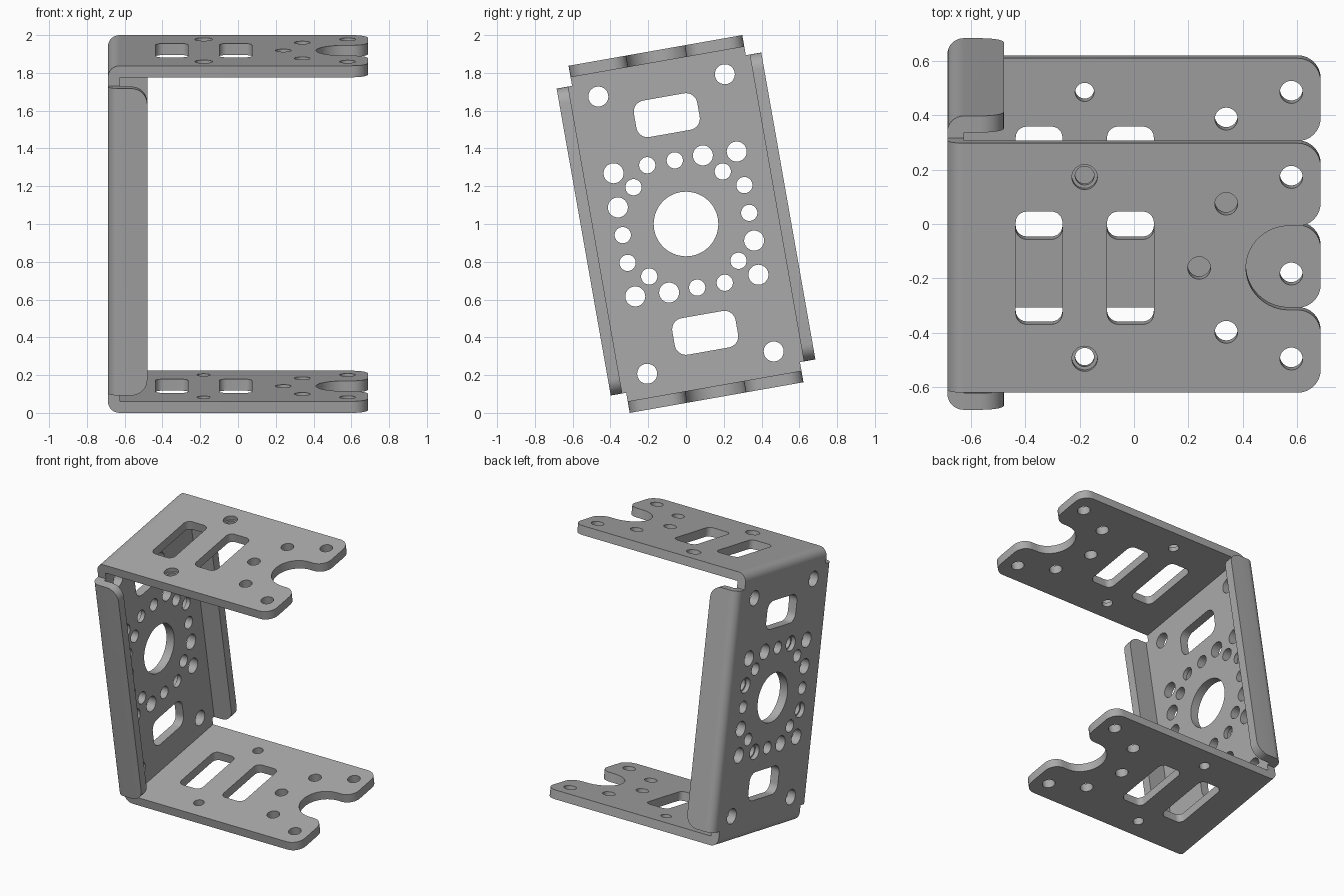
import bpy, bmesh, math
from mathutils import Matrix

if "Cube" in bpy.data.objects:
    bpy.data.objects.remove(bpy.data.objects["Cube"])

HW, HH, T = 0.467, 0.933, 0.062      # half width, half height, sheet thickness
X0, X1 = -0.688, 0.688               # back face and arm tips
FW, FH = 0.55, 0.825                 # flange half width and half height
TILT = Matrix.Translation((0, 0, 1)) @ Matrix.Rotation(math.radians(10), 4, 'X')

steel = bpy.data.materials.new("steel grey")
steel.diffuse_color = (0.40, 0.40, 0.40, 1)
steel.use_nodes = True
steel.node_tree.nodes["Principled BSDF"].inputs["Base Color"].default_value = steel.diffuse_color

# axis order: 2D point (a, b) plus depth d -> 3D point
PLAN = lambda a, b, d: (a, b, d)     # sheet lying flat
WALL = lambda a, b, d: (d, a, b)     # sheet standing upright, facing x
SIDE = lambda a, b, d: (a, d, b)     # sheet standing upright, facing y


def arc(cx, cy, r, a0, a1, n=8):
    return [(cx + r * math.cos(math.radians(a0 + (a1 - a0) * i / n)),
             cy + r * math.sin(math.radians(a0 + (a1 - a0) * i / n))) for i in range(n + 1)]


def circle(cx, cy, r, n=32):
    return arc(cx, cy, r, 0, 360, n)[:-1]


def rounded(cx, cy, hx, hy, r):
    pts = []
    for sx, sy, a in ((1, 1, 0), (-1, 1, 90), (-1, -1, 180), (1, -1, 270)):
        pts += arc(cx + sx * (hx - r), cy + sy * (hy - r), r, a, a + 90)
    return pts


def prism(bm, pts, frame, d0, d1):
    low = [bm.verts.new(frame(a, b, d0)) for a, b in pts]
    top = [bm.verts.new(frame(a, b, d1)) for a, b in pts]
    n = len(pts)
    faces = [bm.faces.new(low[::-1]), bm.faces.new(top)]
    faces += [bm.faces.new((low[i], low[(i + 1) % n], top[(i + 1) % n], top[i])) for i in range(n)]
    bmesh.ops.recalc_face_normals(bm, faces=faces)


def make(name, outlines, frame, d0, d1):
    bm = bmesh.new()
    for pts in outlines:
        prism(bm, pts, frame, d0, d1)
    mesh = bpy.data.meshes.new(name)
    bm.to_mesh(mesh)
    bm.free()
    ob = bpy.data.objects.new(name, mesh)
    bpy.context.collection.objects.link(ob)
    return ob


def finish(ob, cutters=()):
    # cut holes, tilt into place, colour and shade
    for c in cutters:
        m = ob.modifiers.new("cut", 'BOOLEAN')
        m.operation, m.solver, m.object = 'DIFFERENCE', 'EXACT', c
    bpy.context.view_layer.update()
    mesh = bpy.data.meshes.new_from_object(ob.evaluated_get(bpy.context.evaluated_depsgraph_get()))
    ob.modifiers.clear()
    ob.data = mesh
    for c in cutters:
        bpy.data.objects.remove(c)
    mesh.transform(TILT)
    mesh.materials.clear()
    mesh.materials.append(steel)
    bpy.ops.object.select_all(action='DESELECT')
    ob.select_set(True)
    bpy.context.view_layer.objects.active = ob
    bpy.ops.object.shade_smooth_by_angle(angle=math.radians(30))


# back wall with rounded bends along its top and bottom edges
R = 0.06
XI = X0 + T
profile = ([(XI, -HH), (XI, HH)] + arc(X0 + R, HH - R, R, 90, 180)
           + arc(X0 + R, -HH + R, R, 180, 270))[:-1]
back = make("back_wall", [profile], SIDE, -HW, HW)

# hole pattern of the back wall
SMALL, BIG = 0.043, 0.053
holes = [circle(0, 0, 0.171, 64)]
bores = []
for s in (1, -1):
    holes.append(rounded(0, s * 0.585, 0.17, 0.098, 0.06))
    holes += [circle(s * 0.34, 0, SMALL), circle(0, s * 0.342, SMALL)]
    for t in (1, -1):
        holes += [circle(s * 0.34, t * 0.745, BIG), circle(s * 0.331, t * 0.331, BIG),
                  circle(s * 0.24, t * 0.24, SMALL)]
    holes += [circle(s * 0.151, s * 0.342, BIG), circle(s * 0.34, -s * 0.149, BIG)]
    for u, v in ((-s * 0.148, s * 0.342), (s * 0.34, s * 0.149)):
        holes.append(circle(u, v, SMALL))
        bores.append(circle(u, v, BIG))
finish(back, [make("wall_holes", holes, WALL, X0 - 0.1, XI + 0.1),
              make("wall_counterbores", bores, WALL, X0 - 0.1, X0 + T / 2)])

# arms: flat plates with a round notch between two rounded lobes
C, N = 0.085, 0.157
half = (arc(0.57, 0, N, 180, 90, 16) + arc(X1 - C, N + C, C, -90, 0)
        + arc(X1 - C, HW - C, C, 0, 90) + [(XI, HW)])
arm_outline = half + [(x, -y) for x, y in reversed(half[1:])]
arm_holes = [rounded(-0.35, 0, 0.086, 0.211, 0.04), rounded(-0.013, 0, 0.086, 0.211, 0.04),
             circle(0.24, 0, 0.042)]
for s in (1, -1):
    arm_holes += [circle(-0.182, s * 0.34, 0.035), circle(0.34, s * 0.24, 0.042),
                  circle(0.58, s * 0.34, 0.042)]
for name, z0, z1 in (("top_arm", HH - T, HH), ("bottom_arm", -HH, -HH + T)):
    arm = make(name, [arm_outline], PLAN, z0, z1)
    cutters = [make("arm_holes", arm_holes, PLAN, z0 - 0.1, z1 + 0.1)]
    if name == "top_arm":
        rims = [circle(-0.182, s * 0.34, 0.047) for s in (1, -1)]
        cutters.append(make("arm_counterbores", rims, PLAN, z1 - T / 2, z1 + 0.1))
    finish(arm, cutters)

# side flanges: bent strips with rounded free corners
XF, FC = -0.48, 0.085
for name, s in (("front_flange", -1), ("rear_flange", 1)):
    bend = ([(X0, HW)] + arc(X0 + R, FW - R, R, 180, 90)
            + [(XF, FW), (XF, FW - T), (XI, FW - T), (XI, HW)])
    flange = make(name, [[(x, s * y) for x, y in bend]], PLAN, -FH, FH)
    corners = []
    for t in (1, -1):
        cx, cz = XF - FC, t * (FH - FC)
        corners.append([(XF + 0.05, cz), (XF + 0.05, t * (FH + 0.05)), (cx, t * (FH + 0.05))]
                       + arc(cx, cz, FC, t * 90, 0))
    finish(flange, [make("flange_corners", corners, SIDE, s * 0.4, s * 0.7)])
